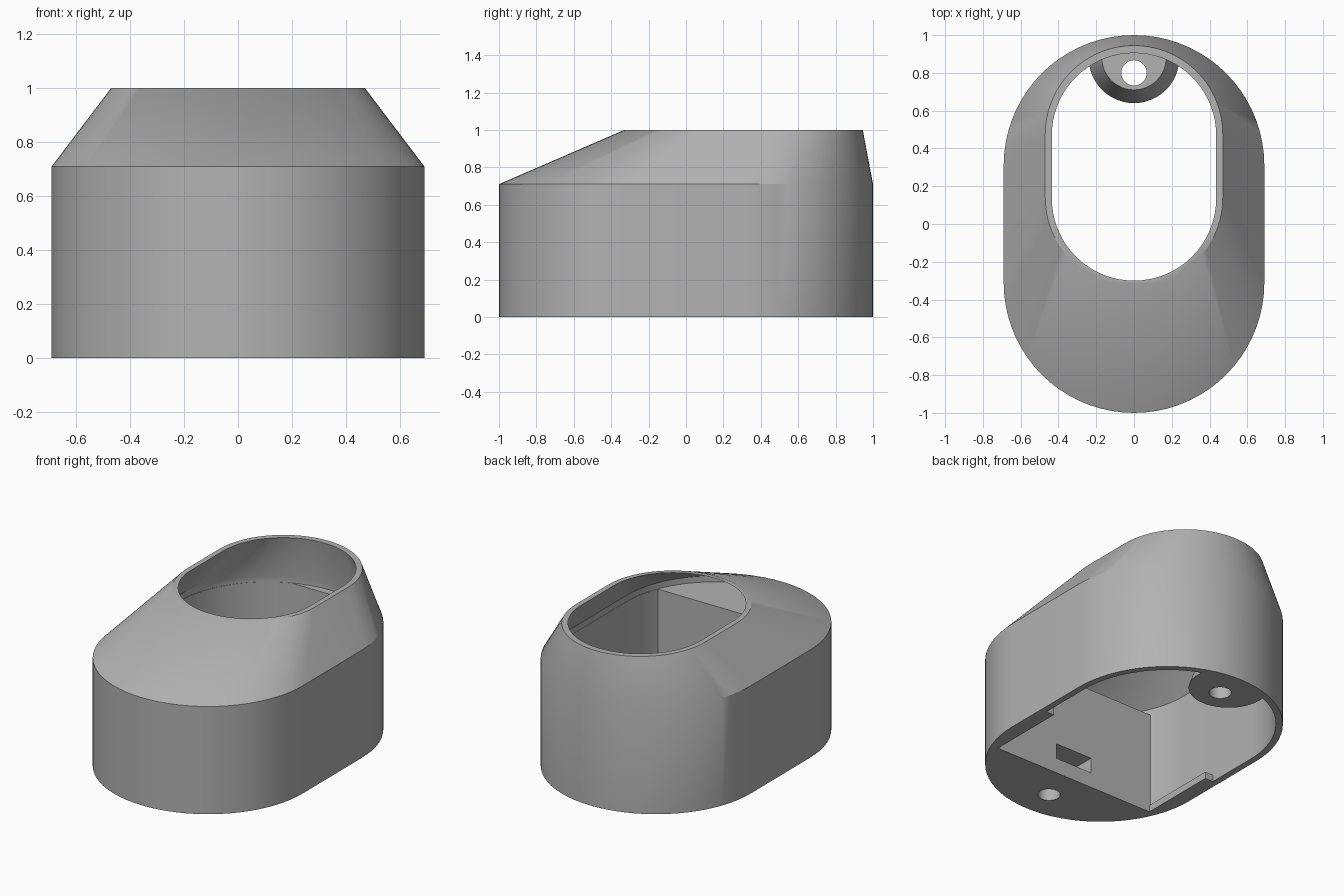
import bpy, bmesh, math
from mathutils import Vector

cube = bpy.data.objects.get("Cube")
if cube:
    bpy.data.objects.remove(cube, do_unlink=True)

grey = bpy.data.materials.new("mid_grey")
grey.use_nodes = True
colour = (0.45, 0.45, 0.45, 1)
grey.diffuse_color = colour
grey.node_tree.nodes["Principled BSDF"].inputs["Base Color"].default_value = colour


def finish(name, bm):
    bmesh.ops.recalc_face_normals(bm, faces=bm.faces)
    mesh = bpy.data.meshes.new(name)
    bm.to_mesh(mesh)
    bm.free()
    mesh.materials.append(grey)
    obj = bpy.data.objects.new(name, mesh)
    bpy.context.collection.objects.link(obj)
    return obj


def ring(bm, radius, front, back, z, steps=36):
    """Racetrack outline whose two arc centres lie at y = front and y = back."""
    verts = []
    for centre, start in ((back, 0), (front, math.pi)):
        for i in range(steps + 1):
            a = start + math.pi * i / steps
            verts.append(bm.verts.new((radius * math.cos(a), centre + radius * math.sin(a), z)))
    return verts


def loft(name, levels, clips=()):
    """Solid through stacked outlines, optionally cut by planes (point, normal)."""
    bm = bmesh.new()
    rings = [ring(bm, *level) for level in levels]
    bm.faces.new(rings[0])
    bm.faces.new(rings[-1])
    for low, high in zip(rings, rings[1:]):
        for i in range(len(low)):
            j = (i + 1) % len(low)
            bm.faces.new((low[i], low[j], high[j], high[i]))
    for point, normal in clips:
        bmesh.ops.bisect_plane(bm, geom=bm.verts[:] + bm.edges[:] + bm.faces[:],
                               plane_co=point, plane_no=normal, clear_outer=True)
        bmesh.ops.holes_fill(bm, edges=[e for e in bm.edges if e.is_boundary])
    return finish(name, bm)


def box(name, low, high):
    bm = bmesh.new()
    bmesh.ops.create_cube(bm, size=1)
    low, high = Vector(low), Vector(high)
    for v in bm.verts:
        v.co = (low + high) / 2 + v.co * (high - low)
    return finish(name, bm)


def cone(name, x, y, z0, z1, r0, r1):
    bm = bmesh.new()
    bmesh.ops.create_cone(bm, cap_ends=True, segments=48, radius1=r0, radius2=r1, depth=z1 - z0)
    bmesh.ops.translate(bm, verts=bm.verts, vec=(x, y, (z0 + z1) / 2))
    return finish(name, bm)


def combine(obj, other, operation):
    mod = obj.modifiers.new("cut", "BOOLEAN")
    mod.operation, mod.solver, mod.object = operation, "EXACT", other
    bpy.context.view_layer.objects.active = obj
    bpy.ops.object.modifier_apply(modifier=mod.name)
    bpy.data.objects.remove(other, do_unlink=True)


def smooth(obj):
    bpy.ops.object.select_all(action="DESELECT")
    obj.select_set(True)
    bpy.context.view_layer.objects.active = obj
    bpy.ops.object.shade_smooth_by_angle(angle=math.radians(30))


# Outer shell: straight wall, then a hood leaning to the back
shell = loft("housing_shell", [(0.69, -0.31, 0.31, 0), (0.69, -0.31, 0.31, 0.71),
                               (0.47, 0.14, 0.475, 1)])

# Hollow under the hood, open at the top
combine(shell, loft("hood_cutter", [(0.65, -0.31, 0.31, 0.67), (0.65, -0.31, 0.31, 0.71),
                                    (0.435, 0.135, 0.47, 1), (0.435, 0.135, 0.47, 1.1)]),
        "DIFFERENCE")

# Lower chamber with flat front and back walls
combine(shell, loft("chamber_cutter", [(0.648, -0.31, 0.31, -0.1), (0.648, -0.31, 0.31, 0.7)],
                    [((0, -0.56, 0), (0, -1, 0)), ((0, 0.91, 0), (0, 1, 0))]), "DIFFERENCE")

# Front screw hole and the nut slot it runs into
combine(shell, box("slot_cutter", (-0.135, -0.92, 0.1), (0.135, -0.5, 0.2)), "DIFFERENCE")
combine(shell, cone("front_hole_cutter", 0, -0.79, -0.1, 0.15, 0.067, 0.067), "DIFFERENCE")
smooth(shell)

# Back screw boss, trimmed to the chamber
boss = cone("back_screw_boss", 0, 0.88, 0, 0.2, 0.24, 0.17)
combine(boss, loft("boss_trim", [(0.66, -0.31, 0.31, -0.1), (0.66, -0.31, 0.31, 0.5)]), "INTERSECT")
combine(boss, cone("back_hole_cutter", 0, 0.8, -0.1, 0.5, 0.067, 0.067), "DIFFERENCE")
smooth(boss)

# Low rails along the bottom edge of the side walls
for side, name in ((1, "left_rail"), (-1, "right_rail")):
    xs = sorted((side * 0.59, side * 0.66))
    rail = box(name, (xs[0], -0.57, 0), (xs[1], -0.04, 0.045))
    combine(rail, loft("rail_trim", [(0.67, -0.31, 0.31, -0.1), (0.67, -0.31, 0.31, 0.1)]), "INTERSECT")
